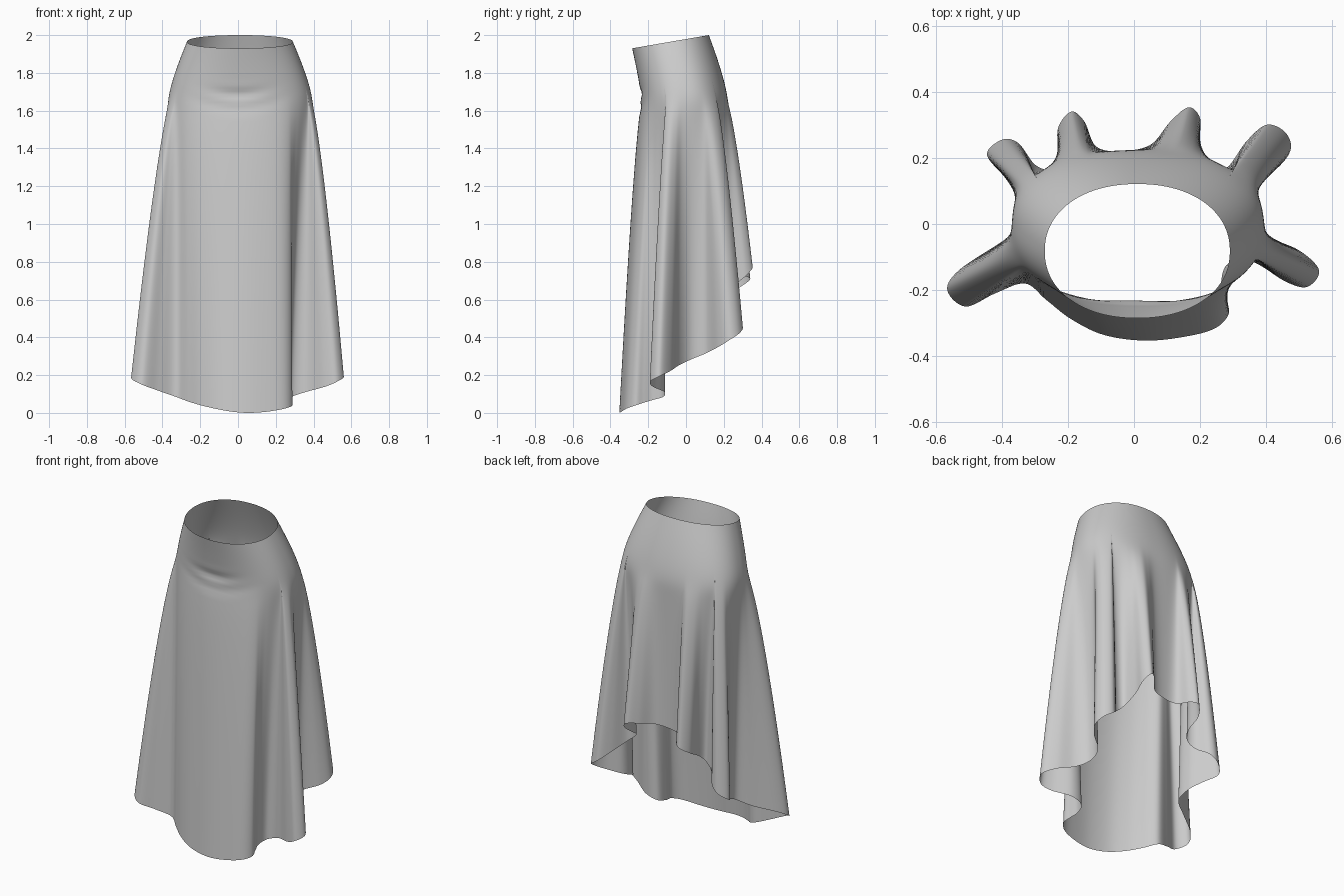
import bpy, math
from mathutils import Vector

if "Cube" in bpy.data.objects:
    bpy.data.objects.remove(bpy.data.objects["Cube"])

# Hem outline seen from above, counter-clockwise from the front centre
HEM = [(.04, -.353), (.17, -.338), (.25, -.313), (.287, -.27), (.276, -.225),
       (.264, -.175), (.285, -.12), (.36, -.115), (.46, -.175), (.525, -.19),
       (.56, -.14), (.50, -.08), (.40, -.035), (.345, .03), (.355, .11),
       (.44, .175), (.475, .23), (.455, .28), (.40, .30), (.34, .25),
       (.28, .17), (.22, .17), (.20, .25), (.20, .32), (.165, .353),
       (.11, .31), (.05, .24), (-.04, .22), (-.115, .235), (-.15, .31),
       (-.19, .34), (-.23, .29), (-.23, .21), (-.25, .165), (-.30, .18),
       (-.35, .245), (-.40, .255), (-.445, .21), (-.39, .14), (-.34, .07),
       (-.335, -.01), (-.41, -.06), (-.53, -.14), (-.565, -.20), (-.51, -.25),
       (-.42, -.21), (-.33, -.18), (-.265, -.23), (-.19, -.288), (-.09, -.336)]
# Hem height at chosen outline points (high at the back, floor length in front)
HEIGHT = {0: 0, 3: .045, 6: .09, 10: .20, 13: .29, 18: .46, 24: .79, 27: .75, 30: .72,
          36: .45, 43: .19, 46: .09, 50: 0}
STEPS = 7
HIP_Z = 1.65
CENTRE = Vector((.015, -.02))


def hem_height(i):
    keys = sorted(HEIGHT)
    for a, b in zip(keys, keys[1:]):
        if a <= i <= b:
            return HEIGHT[a] + (HEIGHT[b] - HEIGHT[a]) * (i - a) / (b - a)


def catmull(p0, p1, p2, p3, t):
    return 0.5 * (2 * p1 + (p2 - p0) * t + (2 * p0 - 5 * p1 + 4 * p2 - p3) * t * t
                  + (3 * p1 - p0 - 3 * p2 + p3) * t ** 3)


def oval(angle, cx, cy, a, b, n):
    c, s = math.cos(angle), math.sin(angle)
    r = (abs(c / a) ** n + abs(s / b) ** n) ** (-1 / n)
    return Vector((cx + r * c, cy + r * s))


def smooth_ring(values, passes, wrap=0.0):
    n = len(values)
    for _ in range(passes):
        values = [(values[i - 1] - (wrap if i == 0 else 0) + 2 * values[i]
                   + values[(i + 1) % n] + (wrap if i == n - 1 else 0)) / 4
                  for i in range(n)]
    return values


# Smooth hem curve
pts = [Vector(p) for p in HEM]
n = len(pts)
hem, hem_z = [], []
for i in range(n):
    for k in range(STEPS):
        t = k / STEPS
        hem.append(catmull(pts[i - 1], pts[i], pts[(i + 1) % n], pts[(i + 2) % n], t))
        hem_z.append(hem_height(i + t))
count = len(hem)
hem_z = smooth_ring(hem_z, 20)
low = min(hem_z)
hem_z = [z - low for z in hem_z]

# Direction on the hip oval from which each hem point hangs
total = sum((hem[i] - hem[i - 1]).length for i in range(count))
angles, arc, prev = [], 0, None
for i in range(count):
    d = hem[i] - CENTRE
    a = math.atan2(d.y * .68, d.x)
    if i:
        arc += (hem[i] - hem[i - 1]).length
        a = prev + (a - prev + math.pi) % math.tau - math.pi
    prev = a
    angles.append(.88 * a + .12 * (-math.pi / 2 + math.tau * arc / total))
angles = smooth_ring(angles, 50, math.tau)

# Rings from waist to hip, then from hip to hem
TOP, LOWER = 16, 44
rings = []
for r in range(TOP + LOWER + 1):
    ring = []
    for i in range(count):
        hip = oval(angles[i], .012, -.006, .385, .23, 2.35)
        if r <= TOP:
            u = r / TOP
            waist = oval(angles[i], .01, -.082, .28, .203, 2.15)
            waist_z = 1.93 + .07 * (waist.y + .285) / .406
            p = waist.lerp(hip, 1 - (1 - u) ** 1.3)
            z = waist_z + (HIP_Z - waist_z) * u
        else:
            t = ((r - TOP) / LOWER) ** 1.15
            p = hip.lerp(hem[i], t ** .75)
            z = HIP_Z + (hem_z[i] - HIP_Z) * t
        ring.append(Vector((p.x, p.y, z)))
    rings.append(ring)

# Relax the cloth vertically so hip and folds flow together
for _ in range(10):
    rings = [rings[0]] + [[(a + 2 * b + c) / 4 for a, b, c in zip(*rings[r - 1:r + 2])]
                          for r in range(1, TOP + LOWER)] + [rings[-1]]

# Soft drag creases across the belly
verts = []
for ring in rings:
    for p in ring:
        y = p.y
        if y < 0:
            fade = math.exp(-(p.x / .15) ** 2 - ((p.z - 1.66) / .06) ** 2)
            y += fade * (.006 + .006 * math.sin((p.z - 1.67 - p.x * p.x) * 70))
        verts.append((p.x, y, p.z))

faces = []
for r in range(TOP + LOWER):
    for i in range(count):
        j = (i + 1) % count
        a, b = r * count, (r + 1) * count
        faces.append((b + i, b + j, a + j, a + i))

# Skirt
mesh = bpy.data.meshes.new("skirt")
mesh.from_pydata(verts, [], faces)
mesh.update()
skirt = bpy.data.objects.new("skirt", mesh)
bpy.context.collection.objects.link(skirt)
for f in mesh.polygons:
    f.use_smooth = True
